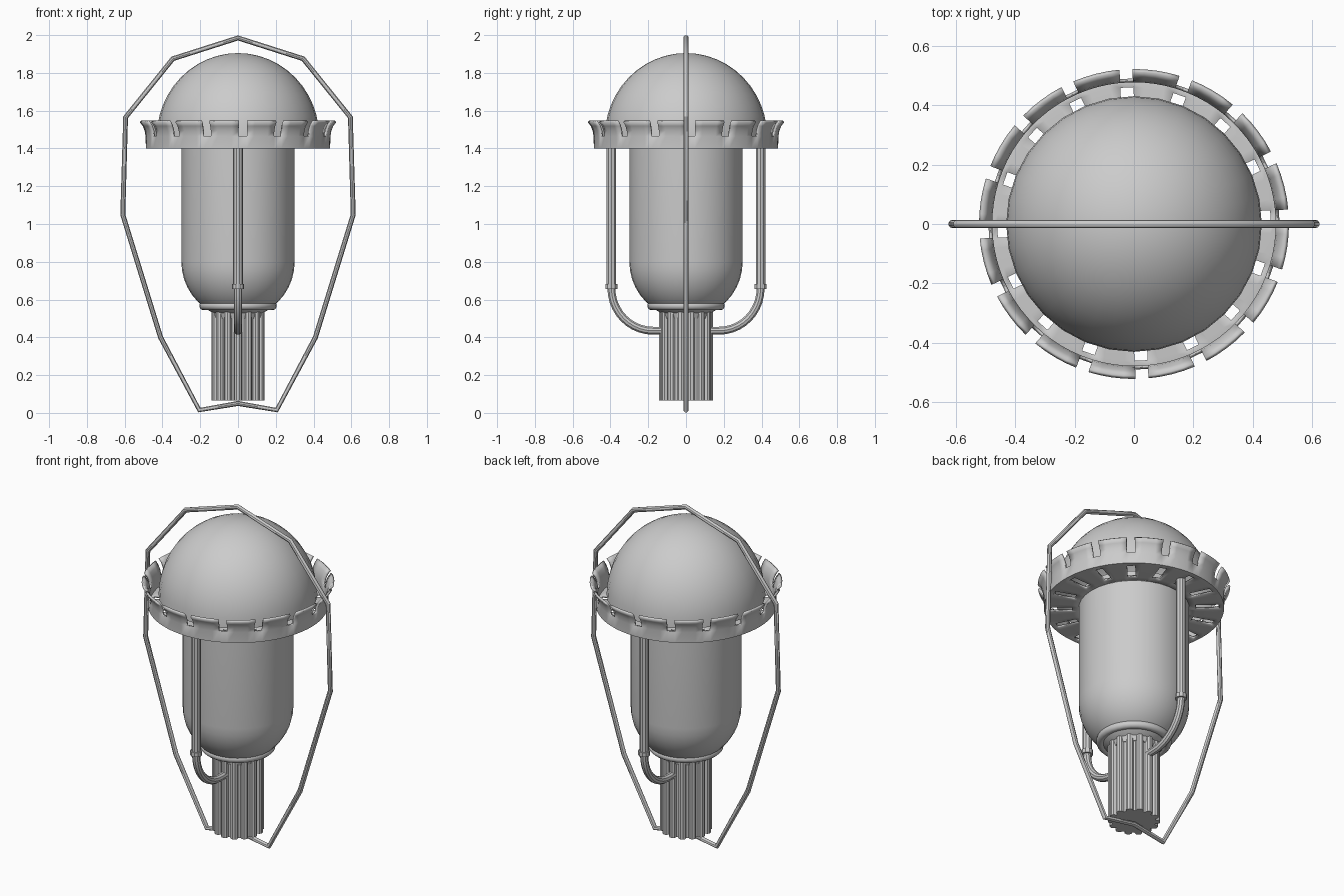
import bpy, bmesh, math
from math import sin, cos, pi, radians

if "Cube" in bpy.data.objects:
    bpy.data.objects.remove(bpy.data.objects["Cube"])


def finish(name, bm, angle=35):
    bmesh.ops.recalc_face_normals(bm, faces=bm.faces)
    me = bpy.data.meshes.new(name)
    bm.to_mesh(me)
    bm.free()
    ob = bpy.data.objects.new(name, me)
    bpy.context.collection.objects.link(ob)
    smooth(ob, angle)
    return ob


def smooth(ob, angle=35):
    bpy.ops.object.select_all(action='DESELECT')
    bpy.context.view_layer.objects.active = ob
    ob.select_set(True)
    bpy.ops.object.shade_smooth_by_angle(angle=radians(angle))


def lathe(name, profile, n=32):
    """Spin an (r, z) profile round the z axis."""
    bm = bmesh.new()
    vs = [bm.verts.new((r, 0, z)) for r, z in profile]
    es = [bm.edges.new(p) for p in zip(vs, vs[1:])]
    bmesh.ops.spin(bm, geom=vs + es, cent=(0, 0, 0), axis=(0, 0, 1),
                   angle=2 * pi, steps=n, use_duplicate=False)
    bmesh.ops.remove_doubles(bm, verts=bm.verts, dist=1e-4)
    return finish(name, bm)


def tube(name, pts, radius, cyclic=False):
    """Round tube along a polyline, converted to a mesh."""
    cu = bpy.data.curves.new(name, 'CURVE')
    cu.dimensions = '3D'
    cu.bevel_depth = radius
    cu.bevel_resolution = 3
    cu.use_fill_caps = True
    sp = cu.splines.new('POLY')
    sp.points.add(len(pts) - 1)
    for p, co in zip(sp.points, pts):
        p.co = (*co, 1)
    sp.use_cyclic_u = cyclic
    ob = bpy.data.objects.new(name, cu)
    bpy.context.collection.objects.link(ob)
    bpy.ops.object.select_all(action='DESELECT')
    bpy.context.view_layer.objects.active = ob
    ob.select_set(True)
    bpy.ops.object.convert(target='MESH')
    smooth(bpy.context.object)


# Domed cap
lathe("dome", [(0.43 * cos(a), 1.46 + 0.445 * sin(a))
               for a in [i * pi / 24 for i in range(13)]])

# Round-bottomed body
lathe("body", [(0, 1.46), (0.3, 1.46), (0.3, 0.8)] +
      [(0.3 * cos(a), 0.8 - 0.3 * sin(a))
       for a in [i * pi / 20 for i in range(1, 11)]])

# Neck ring under the body
lathe("neck_ring", [(0.182 + 0.023 * cos(a), 0.567 + 0.023 * sin(a))
                    for a in [i * pi / 6 for i in range(13)]])
lathe("neck_flare", [(0.0, 0.56), (0.175, 0.56), (0.16, 0.545),
                     (0.135, 0.53), (0.125, 0.50), (0, 0.50)])

# Collar: slotted floor, solid band and flared petals
PETALS, GAP, SUB = 16, 0.044, 4
rows = [(0.29, 1.405), (0.335, 1.405), (0.46, 1.405), (0.483, 1.405),
        (0.483, 1.465), (0.488, 1.495), (0.499, 1.522), (0.516, 1.544)]
open_rows = {1, 4, 5, 6}          # rows where the gap is cut through
bm = bmesh.new()
grid = []
for r, z in rows:
    ring = []
    half = math.asin(GAP / 2 / r)
    for k in range(PETALS):
        c = radians(3) + k * 2 * pi / PETALS
        span = 2 * pi / PETALS - 2 * half
        for a in [c - half] + [c + half + span * j / SUB for j in range(SUB)]:
            ring.append(bm.verts.new((r * cos(a), r * sin(a), z)))
    grid.append(ring)
n = len(grid[0])
for i in range(len(rows) - 1):
    for j in range(n):
        if i in open_rows and j % (SUB + 1) == 0:
            continue
        k = (j + 1) % n
        bm.faces.new((grid[i][j], grid[i][k], grid[i + 1][k], grid[i + 1][j]))
collar = finish("collar", bm)
sol = collar.modifiers.new("thickness", 'SOLIDIFY')
sol.thickness = 0.013
sol.offset = 0

# Fluted handle: convex ridges separated by narrow grooves
RIDGES = 14
bm = bmesh.new()
outline = []
for k in range(RIDGES):
    for f, r in [(0, 0.118), (0.12, 0.120), (0.2, 0.135), (0.38, 0.142),
                 (0.62, 0.142), (0.8, 0.135), (0.88, 0.120)]:
        a = (k + f) * 2 * pi / RIDGES
        outline.append(bm.verts.new((r * cos(a), r * sin(a), 0.065)))
base = bm.faces.new(outline)
ext = bmesh.ops.extrude_face_region(bm, geom=[base], use_keep_orig=True)
top = [g for g in ext['geom'] if isinstance(g, bmesh.types.BMVert)]
bmesh.ops.translate(bm, verts=top, vec=(0, 0, 0.475))
finish("handle", bm, 30)

# Side pipes, elbows and joint collars, front and back
for s, side in ((-1, "front"), (1, "back")):
    y = s * 0.395
    tube(side + "_pipe", [(0, y, 1.41), (0, y, 0.66)], 0.026)
    tube(side + "_joint", [(0, y, 0.683), (0, y, 0.657)], 0.033)
    arc = [(0, s * (0.175 + 0.22 * cos(a)), 0.66 - 0.225 * sin(a))
           for a in [i * pi / 20 for i in range(11)]]
    tube(side + "_elbow", arc + [(0, s * 0.12, 0.435)], 0.022)

# Angular wire loop around everything
half = [(0.345, 1.875), (0.595, 1.565), (0.61, 1.05), (0.41, 0.4), (0.205, 0.015)]
loop = [(0, 1.985)] + half + [(0, 0.05)] + [(-x, z) for x, z in reversed(half)]
tube("wire_loop", [(x, 0, z) for x, z in loop], 0.014, True)
